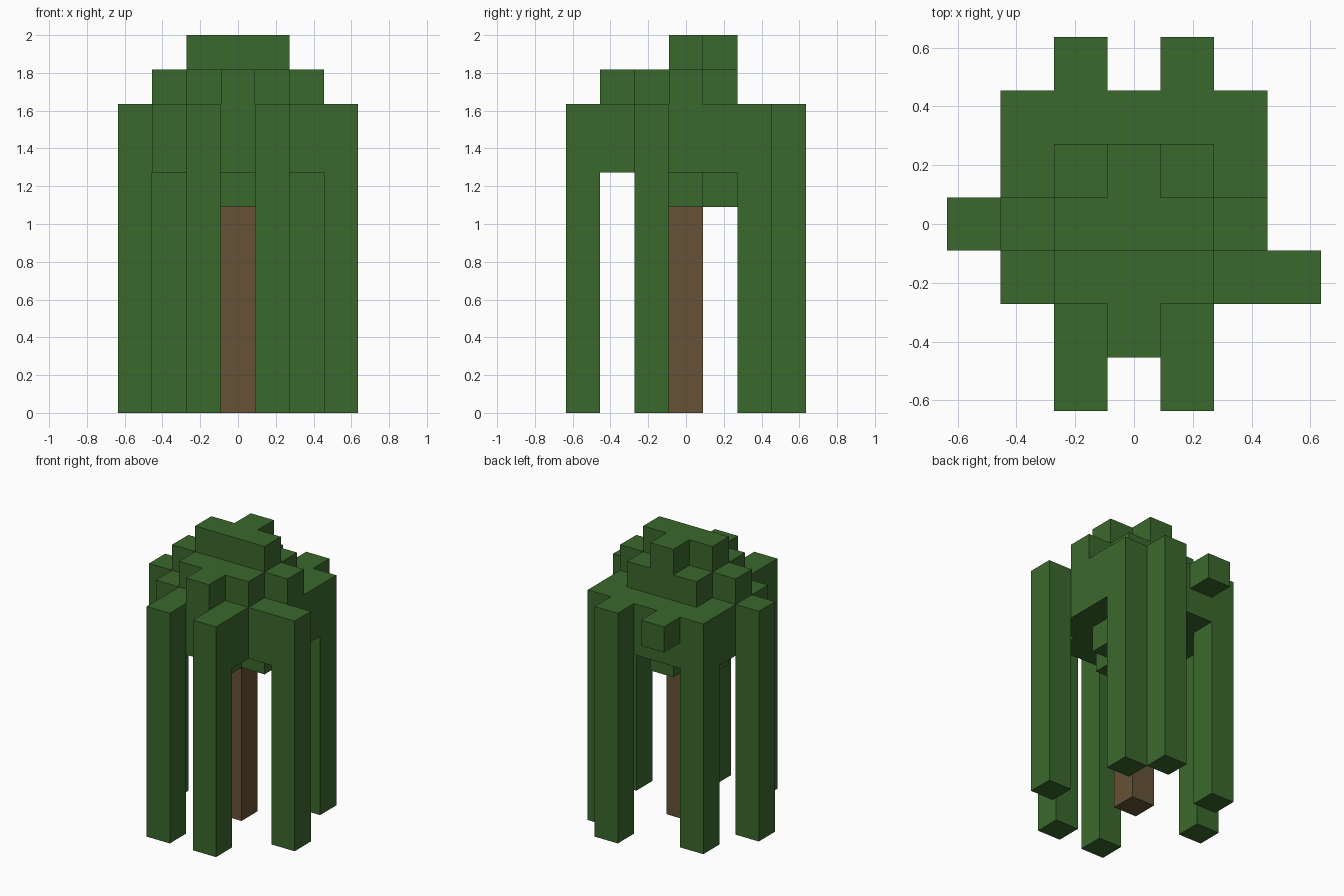
import bpy
import bmesh
import math
from mathutils import Vector

cube = bpy.data.objects.get("Cube")
if cube:
    bpy.data.objects.remove(cube, do_unlink=True)

UNIT = 2 / 11  # edge of one block


def make_material(name, color):
    mat = bpy.data.materials.new(name)
    mat.use_nodes = True
    mat.diffuse_color = color
    mat.node_tree.nodes["Principled BSDF"].inputs["Base Color"].default_value = color
    return mat


leaf_green = make_material("leaf green", (0.044, 0.138, 0.026, 1))
bark_brown = make_material("bark brown", (0.133, 0.084, 0.037, 1))


def block(x, y, z):
    """Blocks filling inclusive index ranges."""
    return {(i, j, k)
            for i in range(x[0], x[1] + 1)
            for j in range(y[0], y[1] + 1)
            for k in range(z[0], z[1] + 1)}


def column(x, y, low, high):
    return block((x, x), (y, y), (low, high))


def build(name, cells, solid, mat):
    """Skin the outer faces of the cells, then merge coplanar faces."""
    bm = bmesh.new()
    for cell in cells:
        centre = Vector(cell) + Vector((0, 0, 0.5))
        for axis in range(3):
            for sign in (-1, 1):
                n = Vector((0, 0, 0))
                n[axis] = sign
                if tuple(int(c + d) for c, d in zip(cell, n)) in solid:
                    continue
                u = Vector((n.y, n.z, n.x))
                v = n.cross(u)
                corners = [(-u - v), (u - v), (u + v), (v - u)]
                bm.faces.new([bm.verts.new((centre + (n + c) / 2) * UNIT)
                              for c in corners])
    bmesh.ops.remove_doubles(bm, verts=bm.verts[:], dist=UNIT / 100)
    bmesh.ops.dissolve_limit(bm, angle_limit=math.radians(1),
                             verts=bm.verts[:], edges=bm.edges[:])
    mesh = bpy.data.meshes.new(name)
    bm.to_mesh(mesh)
    bm.free()
    mesh.materials.append(mat)
    obj = bpy.data.objects.new(name, mesh)
    bpy.context.collection.objects.link(obj)


# Trunk
trunk = column(0, 0, 0, 5)

# Leaf cross around the trunk top
under_leaves = block((-1, 1), (0, 0), (6, 6)) | block((0, 0), (-1, 1), (6, 6))

# Broad main canopy, two blocks thick, with a forked front and a back stub
canopy = block((-2, 2), (-1, 2), (7, 8)) | block((-1, 1), (-2, -2), (7, 8))
canopy |= column(-1, 3, 8, 8)

# Stepped crown
crown = block((-1, 1), (-1, 1), (9, 9)) | block((-2, 2), (0, 0), (9, 9))
crown |= column(0, -2, 9, 9)
crown |= block((-1, 1), (0, 0), (10, 10)) | column(0, 1, 10, 10)

# Hanging strands that reach the ground
strands = set()
for x, y in [(-1, -3), (1, -3), (3, -1), (-3, 0), (2, 2), (-2, 2), (1, 3)]:
    strands |= column(x, y, 0, 8)
canopy -= strands

foliage = under_leaves | canopy | crown | strands
solid = foliage | trunk
build("trunk", trunk, solid, bark_brown)
build("under_leaves", under_leaves, solid, leaf_green)
build("canopy", canopy, solid, leaf_green)
build("crown", crown, solid, leaf_green)
build("hanging_strands", strands, solid, leaf_green)
